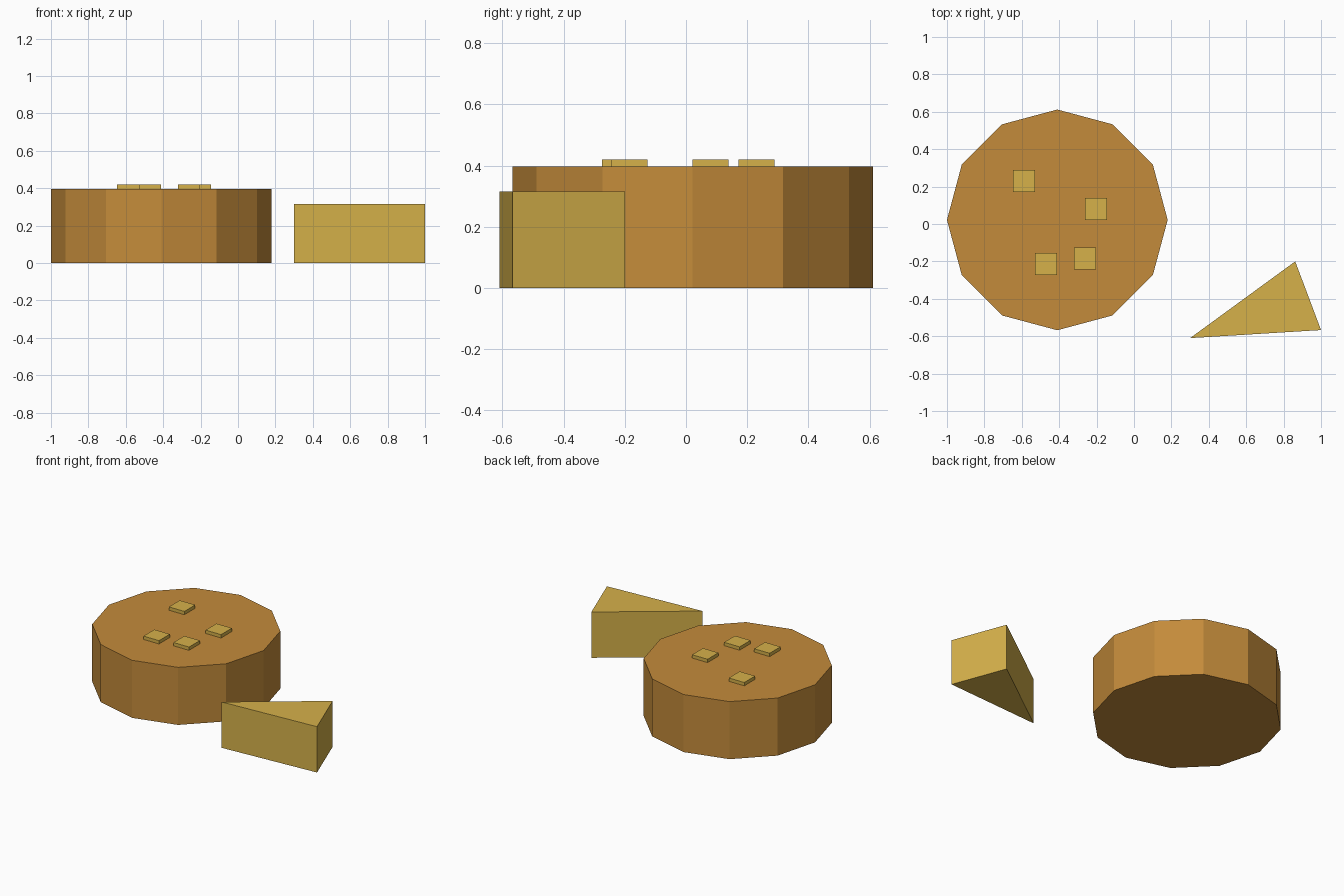
import bpy
import bmesh
from math import cos, sin, tau

cube = bpy.data.objects.get("Cube")
if cube:
    bpy.data.objects.remove(cube, do_unlink=True)


def make_material(name, rgb):
    mat = bpy.data.materials.new(name)
    mat.use_nodes = True
    color = (*rgb, 1.0)
    mat.diffuse_color = color
    mat.node_tree.nodes["Principled BSDF"].inputs["Base Color"].default_value = color
    return mat


def prism(name, outline, bottom, top, mat):
    """Extrude a counter-clockwise outline from bottom to top."""
    bm = bmesh.new()
    base = bm.faces.new([bm.verts.new((x, y, bottom)) for x, y in outline])
    result = bmesh.ops.extrude_face_region(bm, geom=[base], use_keep_orig=True)
    raised = [v for v in result["geom"] if isinstance(v, bmesh.types.BMVert)]
    bmesh.ops.translate(bm, verts=raised, vec=(0, 0, top - bottom))
    bmesh.ops.recalc_face_normals(bm, faces=bm.faces)
    mesh = bpy.data.meshes.new(name)
    bm.to_mesh(mesh)
    bm.free()
    mesh.materials.append(mat)
    obj = bpy.data.objects.new(name, mesh)
    bpy.context.scene.collection.objects.link(obj)
    return obj


rind = make_material("golden brown", (0.55, 0.26, 0.043))
cheese = make_material("pale yellow", (0.67, 0.44, 0.068))

# Twelve-sided wheel
SIDES, RADIUS, HEIGHT = 12, 0.59, 0.397
CX, CY = -0.41, 0.022
wheel = [(CX + RADIUS * cos(tau * i / SIDES), CY + RADIUS * sin(tau * i / SIDES))
         for i in range(SIDES)]
prism("cheese_wheel", wheel, 0, HEIGHT, rind)

# Small square crumbs on top of the wheel
HALF = 0.059
for i, (x, y) in enumerate([(-0.588, 0.23), (-0.203, 0.08), (-0.47, -0.215), (-0.262, -0.185)]):
    square = [(x + sx * HALF, y + sy * HALF)
              for sx, sy in [(-1, -1), (1, -1), (1, 1), (-1, 1)]]
    prism(f"crumb_{i + 1}", square, HEIGHT, 0.42, cheese)

# Cut wedge beside the wheel
prism("cheese_wedge", [(0.30, -0.61), (1.0, -0.567), (0.862, -0.2)], 0, 0.316, cheese)
